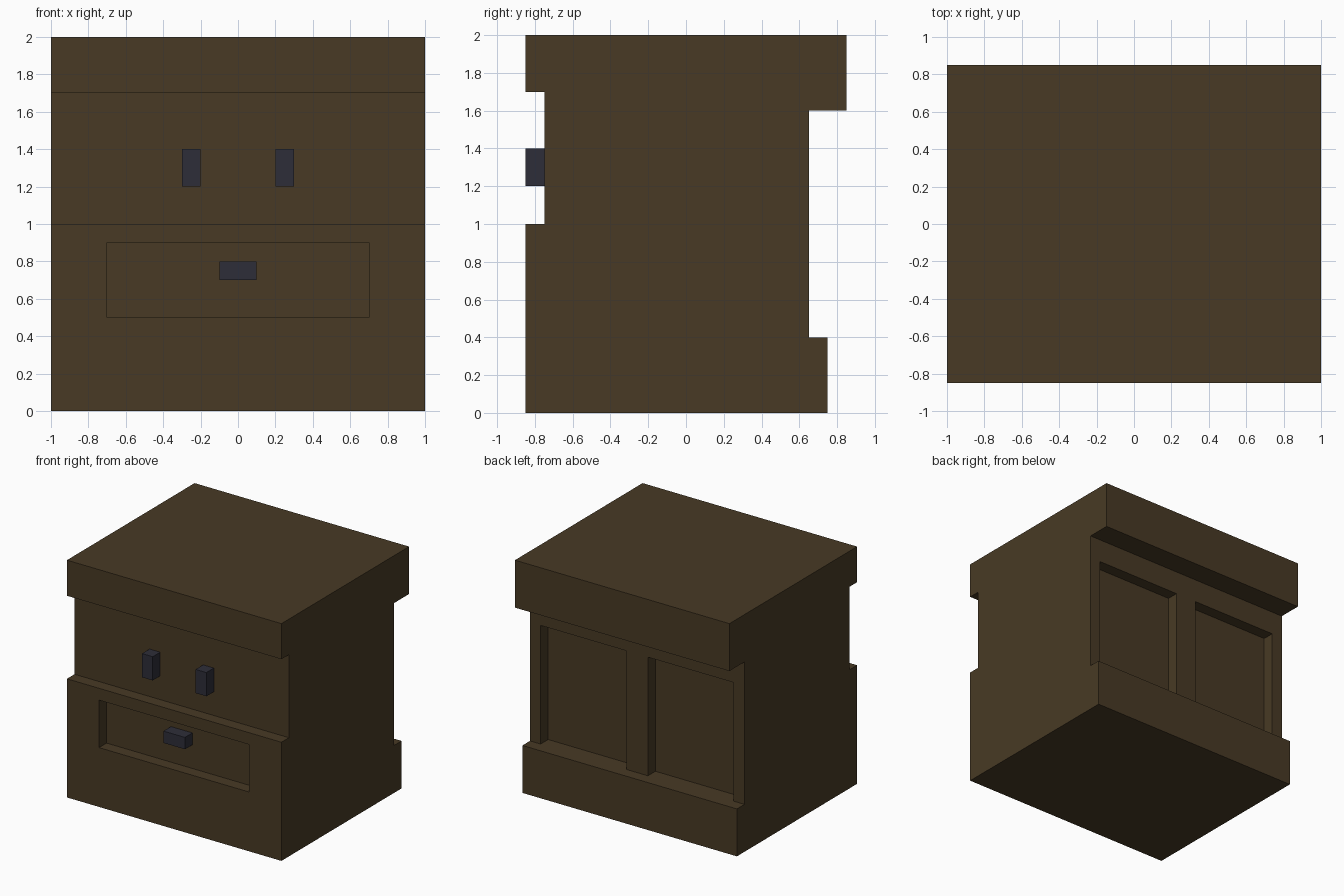
import bpy
import bmesh
from mathutils import Vector

default = bpy.data.objects.get("Cube")
if default:
    bpy.data.objects.remove(default, do_unlink=True)


def make_material(name, color):
    mat = bpy.data.materials.new(name)
    mat.use_nodes = True
    mat.diffuse_color = color
    mat.node_tree.nodes["Principled BSDF"].inputs["Base Color"].default_value = color
    return mat


def add_object(name, bm, mat):
    bmesh.ops.recalc_face_normals(bm, faces=bm.faces)
    mesh = bpy.data.meshes.new(name)
    bm.to_mesh(mesh)
    bm.free()
    mesh.materials.append(mat)
    obj = bpy.data.objects.new(name, mesh)
    bpy.context.collection.objects.link(obj)
    return obj


def box(name, low, high, mat):
    low, high = Vector(low), Vector(high)
    bm = bmesh.new()
    bmesh.ops.create_cube(bm, size=1)
    for v in bm.verts:
        v.co = (low + high) / 2 + v.co * (high - low)
    return add_object(name, bm, mat)


wood = make_material("dark brown wood", (0.065, 0.042, 0.018, 1))
metal = make_material("dark grey metal", (0.027, 0.027, 0.040, 1))

# Cabinet body: side profile (y, z) extruded across the width
profile = [(-0.85, 0), (0.75, 0), (0.75, 0.4), (0.65, 0.4), (0.65, 1.6), (0.85, 1.6),
           (0.85, 2), (-0.85, 2), (-0.85, 1.7), (-0.75, 1.7), (-0.75, 1), (-0.85, 1)]
bm = bmesh.new()
side = bm.faces.new([bm.verts.new((-1, y, z)) for y, z in profile])
extruded = bmesh.ops.extrude_face_region(bm, geom=[side])["geom"]
bmesh.ops.translate(bm, vec=(2, 0, 0),
                    verts=[g for g in extruded if isinstance(g, bmesh.types.BMVert)])
body = add_object("cabinet_body", bm, wood)

# Recesses: drawer front and two back panels
cutters = [
    box("drawer_cutter", (-0.7, -1, 0.5), (0.7, -0.75, 0.9), wood),
    box("left_panel_cutter", (0.1, 0.55, 0.4), (0.9, 0.7, 1.4), wood),
    box("right_panel_cutter", (-0.9, 0.55, 0.4), (-0.1, 0.7, 1.4), wood),
]
for cutter in cutters:
    cutter.hide_render = True
    mod = body.modifiers.new(cutter.name, "BOOLEAN")
    mod.operation = "DIFFERENCE"
    mod.solver = "EXACT"
    mod.object = cutter

# Bake the cuts, then drop the cutters
bpy.context.view_layer.update()
graph = bpy.context.evaluated_depsgraph_get()
baked = bpy.data.meshes.new_from_object(body.evaluated_get(graph))
body.modifiers.clear()
body.data = baked
for cutter in cutters:
    bpy.data.objects.remove(cutter, do_unlink=True)

# Door handles and drawer pull
for name, s in (("left_door_handle", 1), ("right_door_handle", -1)):
    box(name, (s * 0.25 - 0.05, -0.85, 1.2), (s * 0.25 + 0.05, -0.75, 1.4), metal)
box("drawer_handle", (-0.1, -0.85, 0.7), (0.1, -0.75, 0.8), metal)
